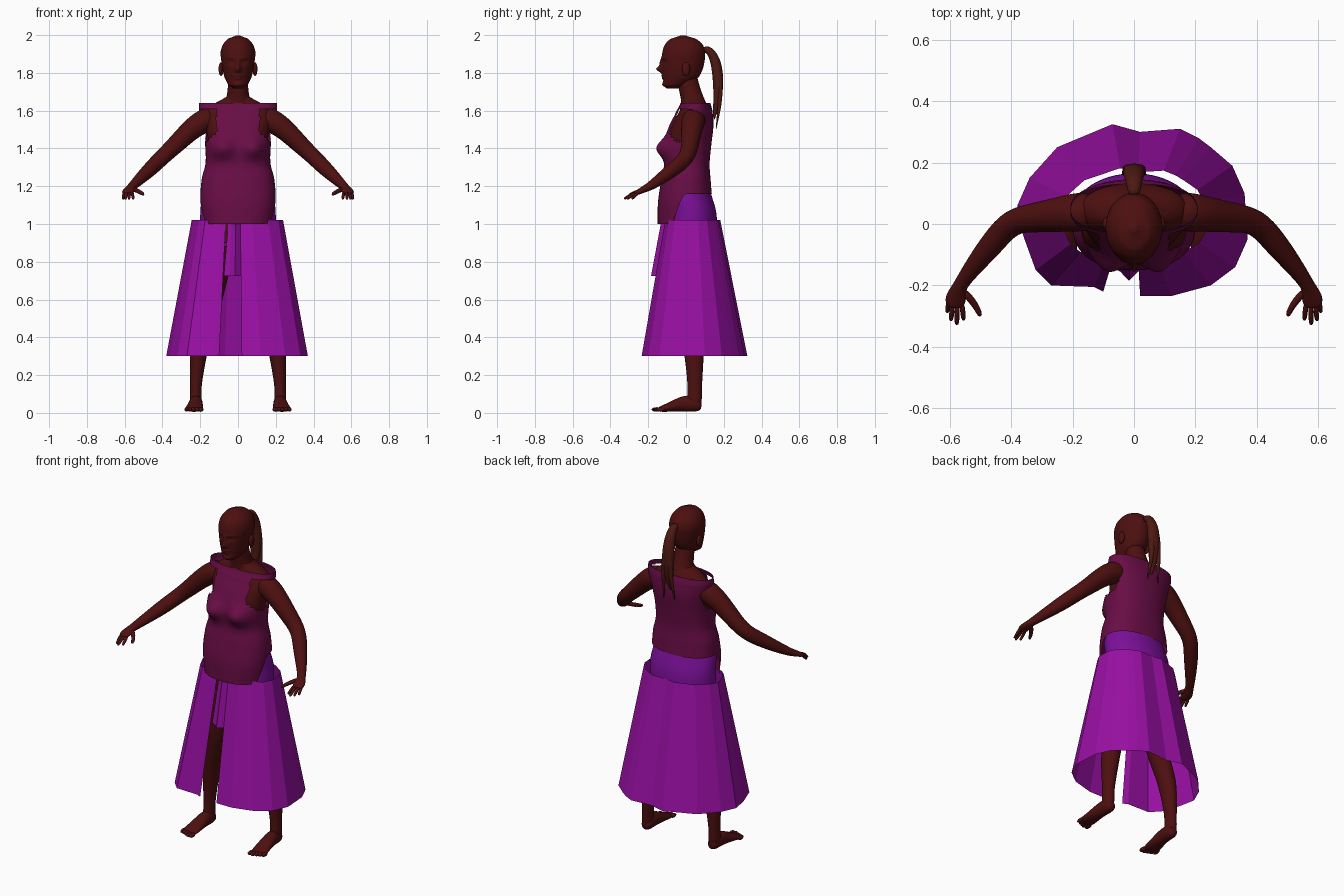
import bpy, bmesh, math
from mathutils import Vector, Matrix

cube = bpy.data.objects.get("Cube")
if cube:
    bpy.data.objects.remove(cube, do_unlink=True)


def material(name, rgb):
    m = bpy.data.materials.new(name)
    m.use_nodes = True
    m.diffuse_color = (*rgb, 1)
    m.node_tree.nodes["Principled BSDF"].inputs["Base Color"].default_value = (*rgb, 1)
    return m


SKIN = material("dark brown skin", (0.075, 0.005, 0.005))
HAIR = material("brown hair", (0.075, 0.01, 0.006))
TOP = material("plum cloth", (0.14, 0.004, 0.06))
SKIRT = material("purple cloth", (0.32, 0.005, 0.37))
BAND = material("violet cloth", (0.2, 0.005, 0.32))


def finish(name, bm, mat, smooth=True, mirror=False, subdiv=0, recalc=True):
    if recalc:
        bmesh.ops.recalc_face_normals(bm, faces=bm.faces[:])
    mesh = bpy.data.meshes.new(name)
    bm.to_mesh(mesh)
    bm.free()
    for p in mesh.polygons:
        p.use_smooth = smooth
    mesh.materials.append(mat)
    ob = bpy.data.objects.new(name, mesh)
    bpy.context.collection.objects.link(ob)
    if mirror:
        ob.modifiers.new("mirror", "MIRROR").use_mirror_merge = False
    if subdiv:
        s = ob.modifiers.new("smooth", "SUBSURF")
        s.levels = s.render_levels = subdiv
    return ob


def bridge(bm, rows, closed=True, caps=True, skip=None):
    """Join rows of points into a surface, leaving out faces that skip() rejects."""
    vs = [[bm.verts.new(p) for p in row] for row in rows]
    n = len(rows[0])
    for a, b in zip(vs, vs[1:]):
        for i in range(n if closed else n - 1):
            quad = [a[i], a[(i + 1) % n], b[(i + 1) % n], b[i]]
            if skip and skip(sum((v.co for v in quad), Vector()) / 4):
                continue
            bm.faces.new(quad)
    if caps:
        bm.faces.new(vs[0])
        bm.faces.new(vs[-1])


def tube(name, pts, mat, ref, mirror=False, sides=12, subdiv=2):
    """Limb through points (x, y, z, radius, second radius)."""
    bm = bmesh.new()
    c = [Vector(p[:3]) for p in pts]
    rows = []
    for i, p in enumerate(pts):
        t = (c[min(i + 1, len(c) - 1)] - c[max(i - 1, 0)]).normalized()
        u = t.cross(Vector(ref)).normalized()
        v = u.cross(t)
        ang = [math.tau * k / sides for k in range(sides)]
        rows.append([c[i] + u * p[3] * math.cos(a) + v * p[-1] * math.sin(a) for a in ang])
    bridge(bm, rows)
    return finish(name, bm, mat, mirror=mirror, subdiv=subdiv)


def sample(rows, z):
    """Smooth section values (centre y, half width, half depth) at height z."""
    i = max(k for k in range(len(rows) - 1) if rows[k][0] <= z + 1e-6 or k == 0)
    u = (z - rows[i][0]) / (rows[i + 1][0] - rows[i][0])
    q = [rows[min(max(i + d, 0), len(rows) - 1)] for d in (-1, 0, 1, 2)]
    return [b + u * (c - a + u * (2 * a - 5 * b + 4 * c - d + u * (3 * (b - c) + d - a))) / 2
            for a, b, c, d in list(zip(*q))[1:]]


def loft(name, rows, mat, n=64, steps=36, power=1.0, hem=None, bumps=(), skip=None, caps=False):
    """Upright shell from sections (z, centre y, half width, half depth)."""
    bm = bmesh.new()
    grid = []
    for s in range(steps + 1):
        f = (1 - math.cos(math.pi * s / steps)) / 2
        row = []
        for k in range(n):
            a = math.tau * k / n
            co, si = math.cos(a), math.sin(a)
            low = hem(si) if hem else rows[0][0]
            z = low + (rows[-1][0] - low) * f
            cy, rx, ry = sample(rows, z)
            x = math.copysign(abs(co) ** power, co) * rx
            y = cy + math.copysign(abs(si) ** power, si) * ry
            if si < 0:
                for bx, bz, wx, wz, amp in bumps:
                    y -= amp * math.exp(-((abs(x) - bx) / wx) ** 2 - ((z - bz) / wz) ** 2)
            row.append((x, y, z))
        grid.append(row)
    bridge(bm, grid, caps=caps, skip=skip)
    return finish(name, bm, mat)


def ball(name, loc, size, mat, mirror=False):
    bm = bmesh.new()
    bmesh.ops.create_uvsphere(bm, u_segments=16, v_segments=10, radius=1,
                              matrix=Matrix.Translation(loc) @ Matrix.Diagonal((*size, 1)))
    return finish(name, bm, mat, mirror=mirror)


X, Y, Z = (1, 0, 0), (0, 1, 0), (0, 0, 1)

# Head with nose, lips, chin, brow and eye sockets
loft("head", [(1.718, -.07, .025, .03), (1.735, -.058, .05, .06), (1.77, -.03, .069, .09),
              (1.81, -.02, .08, .105), (1.86, -.015, .088, .113), (1.91, -.012, .092, .113),
              (1.95, -.012, .08, .1), (1.98, -.014, .054, .068), (1.998, -.015, .012, .015)],
     SKIN, n=96, steps=60, caps=True,
     bumps=[(0, 1.818, .013, .016, .03), (0, 1.85, .01, .025, .012), (0, 1.785, .024, .006, .01),
            (0, 1.771, .02, .006, .009), (0, 1.735, .025, .014, .008),
            (.035, 1.858, .017, .011, -.012), (.035, 1.857, .01, .006, .006),
            (.035, 1.878, .03, .008, .005)])
ball("ear", (.09, 0, 1.82), (.013, .022, .036), SKIN, mirror=True)
tube("neck", [(0, .045, 1.57, .1, .08), (0, .042, 1.63, .08, .068), (0, .028, 1.68, .058, .058),
              (0, .012, 1.74, .054, .056), (0, 0, 1.8, .054, .056)], SKIN, Y, sides=16)

# Ponytail with two loose strands
tail = [(.09, 1.925, .02, .02), (.125, 1.925, .022, .024), (.16, 1.86, .03, .034),
        (.172, 1.76, .03, .04), (.168, 1.66, .023, .032), (.153, 1.59, .012, .017),
        (.148, 1.55, .003, .004)]
tube("ponytail", [(0, *p) for p in tail], HAIR, X)
tube("loose_strand", [(.008 + .006 * i, y + .012, z - .01 * i, r * .45, s * .4)
                      for i, (y, z, r, s) in enumerate(tail[1:])], HAIR, X, mirror=True)

# Torso under the clothes
loft("torso", [(.9, .015, .165, .12), (1.0, .01, .175, .12), (1.15, 0, .175, .118),
               (1.3, .005, .153, .105), (1.45, .012, .158, .108), (1.55, .035, .178, .097),
               (1.6, .046, .17, .08), (1.635, .045, .13, .066), (1.67, .038, .07, .055)],
     SKIN, power=.9, caps=True)

# Arms and hands
tube("arm", [(.12, .04, 1.56, .06), (.18, .04, 1.55, .068), (.25, .03, 1.5, .058),
             (.33, .02, 1.42, .05), (.4, .01, 1.355, .044), (.455, -.055, 1.3, .043),
             (.52, -.135, 1.238, .032), (.56, -.19, 1.2, .024), (.57, -.21, 1.19, .026, .02),
             (.58, -.24, 1.175, .036, .016), (.584, -.262, 1.165, .032, .013),
             (.585, -.272, 1.16, .02, .01)], SKIN, Z, mirror=True)
for i, (bx, by, tx, ty) in enumerate([(.56, -.26, .555, -.31), (.575, -.265, .577, -.325),
                                      (.59, -.26, .596, -.312), (.602, -.25, .608, -.285)]):
    tube(f"finger_{i + 1}", [(bx, by, 1.167, .009), ((bx + tx) / 2, (by + ty) / 2, 1.153, .0095),
                             (tx, ty, 1.134, .008), (tx, ty - .002, 1.132, .004)],
         SKIN, Z, mirror=True, sides=8, subdiv=1)
tube("thumb", [(.56, -.215, 1.187, .014), (.53, -.245, 1.175, .013), (.507, -.28, 1.162, .011),
               (.5, -.302, 1.155, .008)], SKIN, Z, mirror=True, sides=8, subdiv=1)

# Legs, feet and toes
tube("leg", [(.09, .03, 1.0, .085, .11), (.105, .022, .85, .085, .1), (.13, .015, .7, .075, .085),
             (.15, .015, .58, .064, .072), (.17, .022, .48, .055, .06), (.2, .038, .38, .052, .06),
             (.215, .045, .27, .044, .05), (.224, .047, .14, .03, .038),
             (.224, .045, .08, .033, .042), (.224, .043, .03, .032, .038)], SKIN, Y, mirror=True)
tube("foot", [(.222, .082, .035, .016, .02), (.222, .07, .036, .03, .031),
              (.222, .035, .05, .037, .046), (.224, -.015, .05, .038, .044),
              (.228, -.08, .032, .046, .027), (.233, -.125, .022, .05, .018),
              (.235, -.145, .018, .045, .012)], SKIN, Z, mirror=True)
for i in range(5):
    ball(f"toe_{i + 1}", (.197 + .019 * i, -.158 + .008 * max(i - 1, 0), .018),
         (.014 - .001 * i, .024, .012), SKIN, mirror=True)


# Sleeveless top: long in front, short behind, with open armholes
def top_hem(si):
    u = min(max((si + .5) / .55, 0), 1)
    return 1.0 + .16 * u * u * (3 - 2 * u)


def armhole(c):
    return abs(c.x) > .115 and ((c.y + .008) / .088) ** 2 + ((c.z - 1.52) / .09) ** 2 < 1


loft("sleeveless_top", [(1.0, 0, .187, .15), (1.12, -.004, .2, .144), (1.24, 0, .192, .13),
                        (1.32, .005, .172, .12), (1.42, .008, .174, .126), (1.52, .028, .186, .117),
                        (1.6, .045, .206, .095), (1.64, .05, .206, .08)],
     TOP, n=96, steps=56, power=.85, hem=top_hem, skip=armhole,
     bumps=[(.088, 1.4, .062, .055, .048)])

# Fitted waistband between top and skirt
loft("waistband", [(.88, .03, .185, .125), (1.0, .03, .2, .135), (1.08, .025, .198, .132),
                   (1.14, .006, .192, .133), (1.18, .003, .182, .125)], BAND, steps=16)

# Flared skirt with a front slit, made from flat panels
outline = [(-.1, -.22), (-.13, -.205), (-.27, -.2), (-.32, -.15), (-.36, -.04), (-.38, .06),
           (-.34, .15), (-.25, .25), (-.07, .325), (.02, .3), (.15, .31), (.21, .28), (.25, .25),
           (.32, .19), (.36, .1), (.37, -.05), (.33, -.14), (.25, -.2), (.12, -.235), (.02, -.235)]
bm = bmesh.new()
bridge(bm, [[(x, y, .3) for x, y in outline],
            [(x * .645, .0125 + .52 * y, 1.02) for x, y in outline]], closed=False, caps=False)
finish("skirt", bm, SKIRT, smooth=False)

# Short folded flap hanging over the slit
bm = bmesh.new()
bridge(bm, [[(-.075, -.14, .725), (-.045, -.155, .725), (-.016, -.185, .725), (.018, -.15, .725)],
            [(-.05, -.105, 1.02), (-.035, -.11, 1.02), (-.012, -.13, 1.02), (.015, -.108, 1.02)]],
       closed=False, caps=False)
finish("front_flap", bm, SKIRT, smooth=False)
